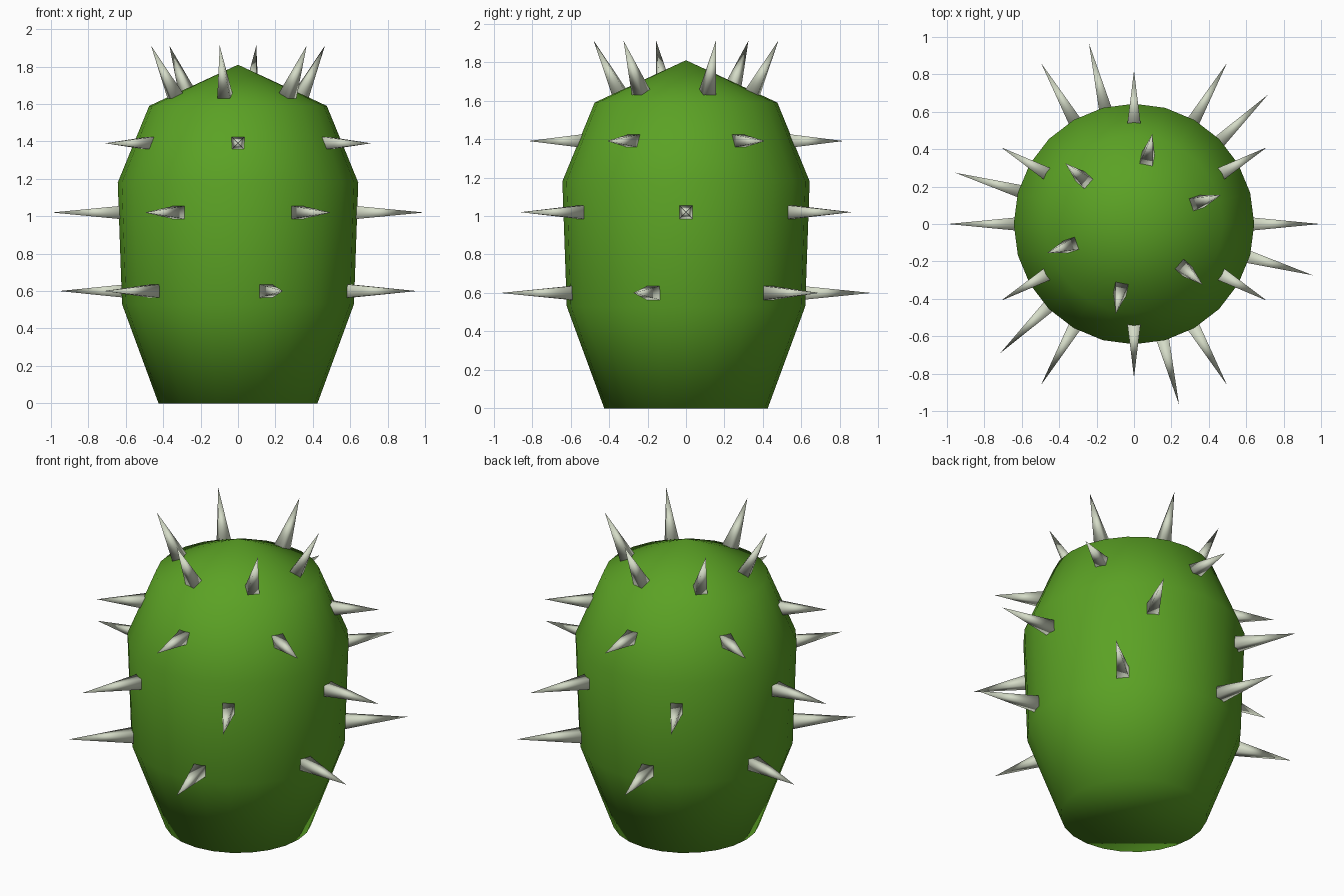
import bpy, bmesh, math
from mathutils import Vector, Matrix

if "Cube" in bpy.data.objects:
    bpy.data.objects.remove(bpy.data.objects["Cube"])


def material(name, rgb):
    m = bpy.data.materials.new(name)
    m.diffuse_color = (*rgb, 1)
    m.use_nodes = True
    m.node_tree.nodes["Principled BSDF"].inputs["Base Color"].default_value = m.diffuse_color
    return m


green = material("cactus green", (0.105, 0.36, 0.018))
bone = material("pale spine", (0.66, 0.71, 0.57))


def finish(bm, name, mat):
    bmesh.ops.recalc_face_normals(bm, faces=bm.faces)
    me = bpy.data.meshes.new(name)
    bm.to_mesh(me)
    bm.free()
    me.materials.append(mat)
    me.shade_smooth()
    ob = bpy.data.objects.new(name, me)
    bpy.context.collection.objects.link(ob)
    return ob


# Body: barrel profile turned around z, flat bottom, cone-shaped crown
SIDES = 24
profile = [(0.425, 0), (0.62, 0.53), (0.643, 1.18), (0.475, 1.59)]
bm = bmesh.new()
rings = [[bm.verts.new((r * math.cos(2 * math.pi * i / SIDES),
                        r * math.sin(2 * math.pi * i / SIDES), z))
          for i in range(SIDES)] for r, z in profile]
apex = bm.verts.new((0, 0, 1.81))
bm.faces.new(rings[0][::-1])
for i in range(SIDES):
    j = (i + 1) % SIDES
    for a, b in zip(rings, rings[1:]):
        bm.faces.new((a[i], a[j], b[j], b[i]))
    bm.faces.new((rings[-1][i], rings[-1][j], apex))
finish(bm, "cactus_body", green)


# Spines: four-sided spikes in rings of six
def spine_ring(name, start_deg, base, tip):
    """base and tip are (radius, z)"""
    bm = bmesh.new()
    d = Vector((tip[0] - base[0], 0, tip[1] - base[1]))
    side = Vector((0, 1, 0))
    up = d.normalized().cross(side)
    h = 0.036
    for k in range(6):
        rot = Matrix.Rotation(math.radians(start_deg + 60 * k), 3, 'Z')
        c = Vector((base[0], 0, base[1]))
        quad = [bm.verts.new(rot @ (c + side * h * s + up * h * t))
                for s, t in ((-1, -1), (1, -1), (1, 1), (-1, 1))]
        point = bm.verts.new(rot @ (c + d))
        bm.faces.new(quad)
        for i in range(4):
            bm.faces.new((quad[i], quad[(i + 1) % 4], point))
    finish(bm, name, bone)


spine_ring("lower_spines", 44, (0.615, 0.6), (0.995, 0.6))
spine_ring("middle_spines", 0, (0.62, 1.02), (0.995, 1.02))
spine_ring("upper_spines", 30, (0.53, 1.39), (0.82, 1.39))
spine_ring("crown_spines", 18.5, (0.35, 1.635), (0.49, 1.912))
